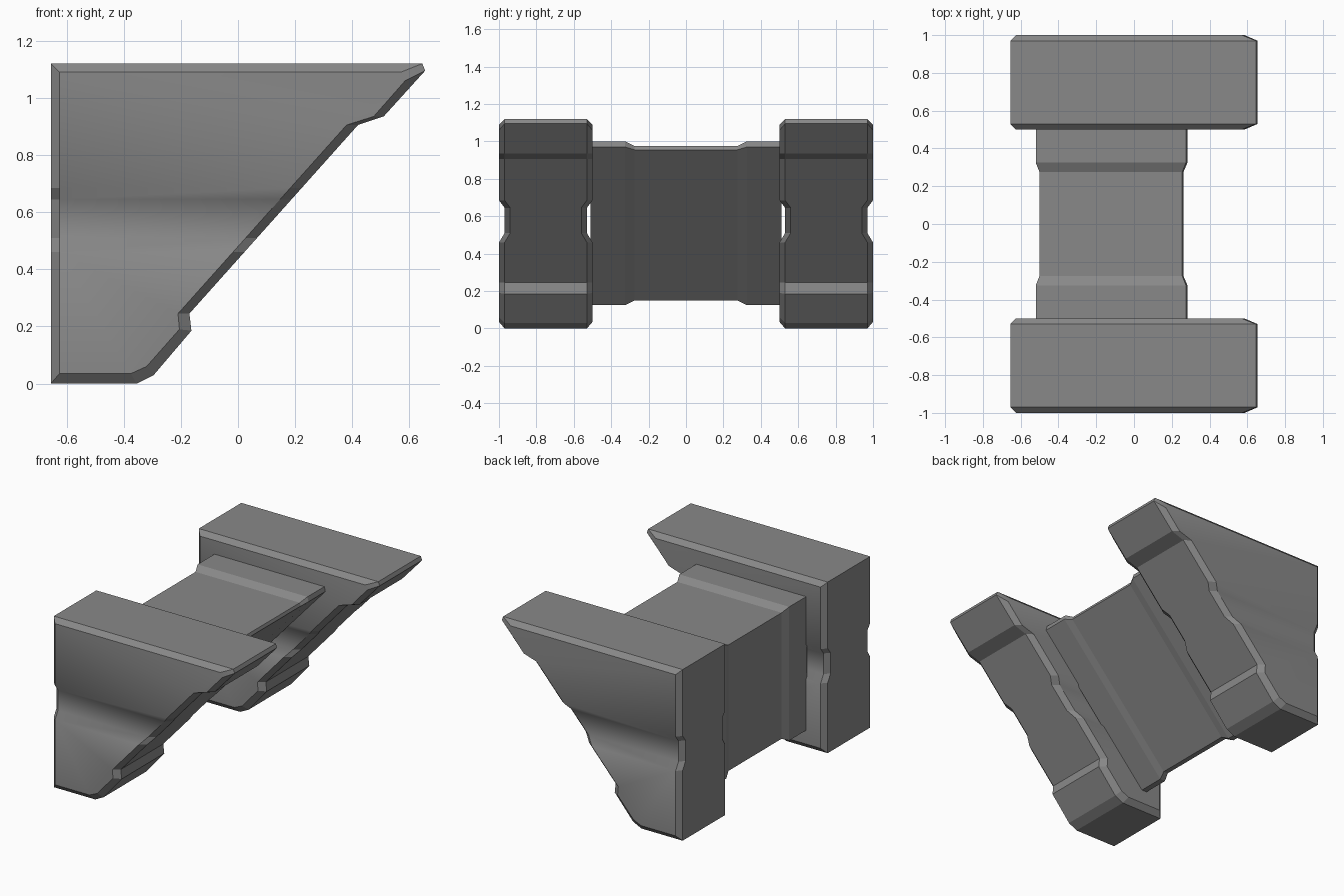
import bpy
import bmesh

cube = bpy.data.objects.get("Cube")
if cube:
    bpy.data.objects.remove(cube, do_unlink=True)

# Single grey finish
grey = bpy.data.materials.new("mid_grey")
grey.use_nodes = True
colour = (0.25, 0.25, 0.25, 1)
grey.diffuse_color = colour
grey.node_tree.nodes["Principled BSDF"].inputs["Base Color"].default_value = colour


def loft(sections):
    """Join (y, xz profile) sections into a closed solid."""
    bm = bmesh.new()
    rings = [[bm.verts.new((x, y, z)) for x, z in prof] for y, prof in sections]
    n = len(rings[0])
    for a, b in zip(rings, rings[1:]):
        for i in range(n):
            j = (i + 1) % n
            bm.faces.new((a[i], a[j], b[j], b[i]))
    bm.faces.new(rings[0])
    bm.faces.new(rings[-1])
    bmesh.ops.recalc_face_normals(bm, faces=bm.faces)
    return bm


def finish(bm, name):
    mesh = bpy.data.meshes.new(name)
    bm.to_mesh(mesh)
    bm.free()
    mesh.materials.append(grey)
    obj = bpy.data.objects.new(name, mesh)
    bpy.context.collection.objects.link(obj)


# End blocks: chamfered wedge with a shallow groove along both sides
rim = [(-0.655, 0), (-0.355, 0), (-0.295, 0.03), (-0.163, 0.185), (-0.17, 0.245),
       (0.42, 0.905), (0.51, 0.935), (0.655, 1.095), (0.645, 1.12), (-0.655, 1.12)]
side = [(-0.625, 0.035), (-0.375, 0.035), (-0.32, 0.06), (-0.205, 0.19), (-0.21, 0.245),
        (0.38, 0.905), (0.475, 0.935), (0.585, 1.06), (0.57, 1.09), (-0.625, 1.09)]
CHAMFER = 0.03


def end_block(name, mid):
    half = 0.25
    bm = loft([(mid - half, side), (mid - half + CHAMFER, rim),
               (mid + half - CHAMFER, rim), (mid + half, side)])
    # Cut the groove lines, then push the middle band inwards
    for z in (0.46, 0.51, 0.645, 0.685):
        geom = bm.verts[:] + bm.edges[:] + bm.faces[:]
        bmesh.ops.bisect_plane(bm, geom=geom, plane_co=(0, 0, z), plane_no=(0, 0, 1))
    bm.normal_update()
    for f in bm.faces:
        f.smooth = abs(f.normal.y) > 0.9
    for e in bm.edges:
        e.smooth = all(f.smooth for f in e.link_faces)
    for v in bm.verts:
        if 0.5 < v.co.z < 0.66:
            v.co.y += CHAMFER if v.co.y < mid else -CHAMFER
    finish(bm, name)


end_block("front_block", -0.75)
end_block("back_block", 0.75)

# Centre wedge with a narrower waist
wide = [(-0.52, 0.125), (-0.483, 0.125), (0.283, 0.97), (0.275, 1.0), (-0.52, 1.0)]
waist = [(-0.5, 0.15), (-0.468, 0.15), (0.262, 0.955), (0.255, 0.975), (-0.5, 0.975)]
finish(loft([(-0.51, wide), (-0.325, wide), (-0.275, waist),
             (0.275, waist), (0.325, wide), (0.51, wide)]), "centre_bridge")
